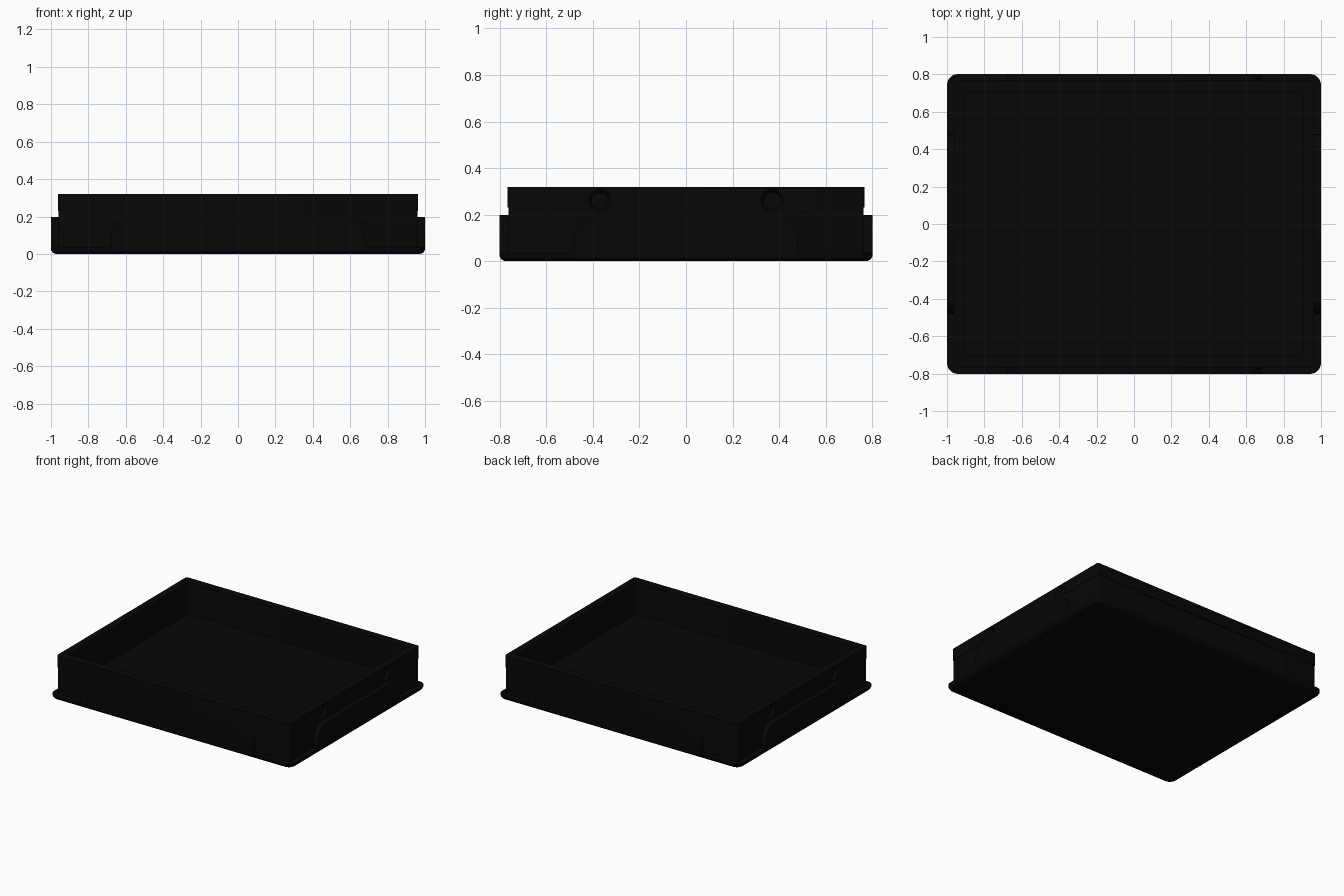
import bpy, bmesh, math
from mathutils import Matrix

cube = bpy.data.objects.get("Cube")
if cube:
    bpy.data.objects.remove(cube, do_unlink=True)

black = bpy.data.materials.new("black plastic")
black.use_nodes = True
black.diffuse_color = (0.002, 0.002, 0.002, 1)
black.node_tree.nodes["Principled BSDF"].inputs["Base Color"].default_value = black.diffuse_color


def finish(name, bm, smooth=True):
    bmesh.ops.recalc_face_normals(bm, faces=bm.faces)
    mesh = bpy.data.meshes.new(name)
    bm.to_mesh(mesh)
    bm.free()
    mesh.materials.append(black)
    obj = bpy.data.objects.new(name, mesh)
    bpy.context.collection.objects.link(obj)
    if smooth:
        shade(obj)
    return obj


def shade(obj):
    bpy.ops.object.select_all(action='DESELECT')
    obj.select_set(True)
    bpy.context.view_layer.objects.active = obj
    bpy.ops.object.shade_smooth_by_angle(angle=math.radians(35))


def loft(name, levels, steps=6, smooth=True):
    """Stack rounded rectangles (half x, half y, radius, z) into a closed body."""
    bm = bmesh.new()
    rings = []
    for hx, hy, r, z in levels:
        ring = []
        for q, (sx, sy) in enumerate([(1, 1), (-1, 1), (-1, -1), (1, -1)]):
            for i in range(steps + 1):
                a = (q + i / steps) * math.pi / 2
                ring.append(bm.verts.new((sx * (hx - r) + r * math.cos(a),
                                          sy * (hy - r) + r * math.sin(a), z)))
        rings.append(ring)
    for low, high in zip(rings, rings[1:]):
        for i in range(len(low)):
            j = (i + 1) % len(low)
            bm.faces.new((low[i], low[j], high[j], high[i]))
    bm.faces.new(rings[0])
    bm.faces.new(rings[-1])
    return finish(name, bm, smooth)


# Base flange with a rounded lower edge
edge = 0.03
profile = [(edge * (1 - math.sin(t)), edge * (1 - math.cos(t)))
           for t in (i * math.pi / 10 for i in range(6))]
loft("base_flange", [(1 - d, 0.802 - d, 0.06 - d, z) for d, z in profile + [(0, 0.036)]])

# Open tray: outside wall, slight upper lip, flat rim, upright inside wall and floor
tray = loft("tray", [
    (0.959, 0.763, 0.012, 0.01), (0.959, 0.763, 0.012, 0.23),
    (0.962, 0.766, 0.012, 0.23), (0.962, 0.766, 0.012, 0.32),
    (0.907, 0.707, 0.01, 0.32), (0.907, 0.707, 0.01, 0.082)], smooth=False)

# Round tapered recesses on the two short sides
bm = bmesh.new()
for sx in (-1, 1):
    for sy in (-1, 1):
        place = Matrix.Translation((sx * 0.957, sy * 0.37, 0.26)) @ Matrix.Rotation(sx * math.pi / 2, 4, 'Y')
        bmesh.ops.create_cone(bm, cap_ends=True, segments=32, radius1=0.036,
                              radius2=0.056, depth=0.04, matrix=place)
cutter = finish("recess_cutter", bm, False)
cutter.hide_render = True
cut = tray.modifiers.new("recesses", 'BOOLEAN')
cut.object = cutter
cut.operation = 'DIFFERENCE'
cut.solver = 'EXACT'
bpy.context.view_layer.objects.active = tray
bpy.ops.object.modifier_apply(modifier=cut.name)
bpy.data.objects.remove(cutter, do_unlink=True)
shade(tray)


def side_panel(name, half, face, angle):
    """Raised panel with rounded upper corners, turned to one side of the tray."""
    r, top, low = 0.1, 0.198, 0.02
    outline = [(-half, low), (half, low)]
    for centre, start in ((half - r, 0), (r - half, math.pi / 2)):
        for i in range(9):
            a = start + i * math.pi / 16
            outline.append((centre + r * math.cos(a), top - r + r * math.sin(a)))
    bm = bmesh.new()
    front = bm.faces.new([bm.verts.new((x, -face, z)) for x, z in outline])
    made = bmesh.ops.extrude_face_region(bm, geom=[front])["geom"]
    back = [g for g in made if isinstance(g, bmesh.types.BMVert)]
    bmesh.ops.translate(bm, verts=back, vec=(0, 0.05, 0))
    bmesh.ops.rotate(bm, verts=bm.verts, matrix=Matrix.Rotation(angle, 3, 'Z'))
    finish(name, bm)


# Raised panels on all four sides
for name, half, face, turn in (("front_panel", 0.68, 0.802, 0), ("left_panel", 0.48, 1.0, 1),
                               ("back_panel", 0.68, 0.802, 2), ("right_panel", 0.48, 1.0, 3)):
    side_panel(name, half, face, turn * math.pi / 2)
